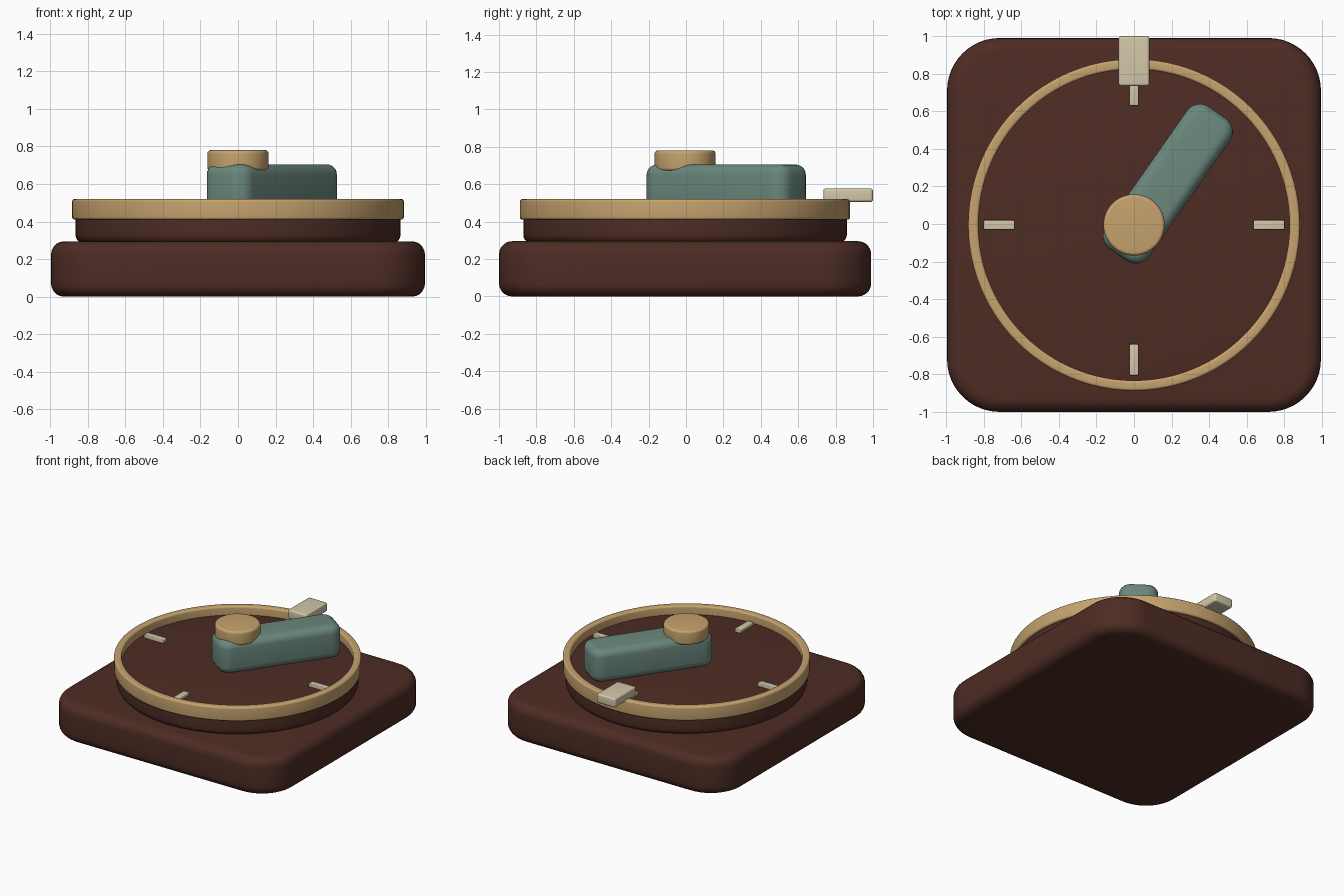
import bpy
import bmesh
from math import radians, sin, cos, pi

if "Cube" in bpy.data.objects:
    bpy.data.objects.remove(bpy.data.objects["Cube"], do_unlink=True)


def material(name, rgb):
    """Flat material from 0-255 display values, stored as linear."""
    linear = [((c / 255 + 0.055) / 1.055) ** 2.4 for c in rgb] + [1.0]
    mat = bpy.data.materials.new(name)
    mat.use_nodes = True
    mat.diffuse_color = linear
    mat.node_tree.nodes["Principled BSDF"].inputs["Base Color"].default_value = linear
    return mat


BROWN = material("dark brown", (78, 44, 36))
GOLD = material("warm gold", (198, 163, 110))
TEAL = material("grey teal", (107, 136, 125))
IVORY = material("pale ivory", (210, 199, 168))


def outline(hx, hy, r, steps):
    """Rounded rectangle, or a circle when r equals both half sizes."""
    points = []
    for quarter, (sx, sy) in enumerate(((1, 1), (-1, 1), (-1, -1), (1, -1))):
        for i in range(steps + 1):
            a = (quarter + i / steps) * pi / 2
            p = (sx * (hx - r) + r * cos(a), sy * (hy - r) + r * sin(a))
            if not points or abs(p[0] - points[-1][0]) + abs(p[1] - points[-1][1]) > 1e-5:
                points.append(p)
    if abs(points[0][0] - points[-1][0]) + abs(points[0][1] - points[-1][1]) < 1e-5:
        points.pop()
    return points


def slab(name, mat, points, z0, z1, bevel, loc=(0, 0), turn=0, hole=None, bottom_bevel=True):
    """Extrude an outline, with an optional hole, and round its rims."""
    bm = bmesh.new()
    loops = []
    for shape in [points] + ([hole] if hole else []):
        loops.append([[bm.verts.new((x, y, z)) for x, y in shape] for z in (z0, z1)])
    n = len(points)
    for low, high in loops:
        for i in range(n):
            j = (i + 1) % n
            bm.faces.new((low[i], low[j], high[j], high[i]))
    for level in (0, 1):
        if hole:
            outer, inner = loops[0][level], loops[1][level]
            for i in range(n):
                j = (i + 1) % n
                bm.faces.new((outer[i], outer[j], inner[j], inner[i]))
        else:
            bm.faces.new(loops[0][level])
    bmesh.ops.recalc_face_normals(bm, faces=bm.faces)
    rims = [e for e in bm.edges
            if e.calc_face_angle(0) > radians(60)
            and abs(e.verts[0].co.z - e.verts[1].co.z) < 1e-6
            and (bottom_bevel or e.verts[0].co.z > z0 + 1e-6)]
    bmesh.ops.bevel(bm, geom=rims, offset=bevel, offset_type='OFFSET', segments=5,
                    profile=0.5, affect='EDGES', clamp_overlap=False)
    mesh = bpy.data.meshes.new(name)
    bm.to_mesh(mesh)
    bm.free()
    mesh.materials.append(mat)
    obj = bpy.data.objects.new(name, mesh)
    bpy.context.collection.objects.link(obj)
    obj.location = (loc[0], loc[1], 0)
    obj.rotation_euler.z = turn
    bpy.ops.object.select_all(action='DESELECT')
    obj.select_set(True)
    bpy.context.view_layer.objects.active = obj
    bpy.ops.object.shade_smooth_by_angle(angle=radians(35))
    return obj


def circle(r):
    return outline(r, r, r, 24)


CY = -0.005  # shared centre line of the round parts
FLOOR = 0.455

# Base block and dial disc
slab("base", BROWN, outline(0.995, 0.995, 0.28, 12), 0, 0.295, 0.07, (0, CY))
slab("dial_disc", BROWN, circle(0.865), 0.285, FLOOR, 0.045, (0, CY))

# Raised rim around the dial
slab("dial_rim", GOLD, circle(0.883), 0.41, 0.52, 0.014, (0, CY), hole=circle(0.828))

# Lever with the pivot cap on its near end
slab("lever", TEAL, outline(0.14, 0.462, 0.085, 8), 0.45, 0.705, 0.055,
     (0.18, 0.215), radians(-35))
slab("pivot_cap", GOLD, circle(0.163), 0.67, 0.78, 0.018, (0, CY))

# Four tick marks on the dial
for i, side in enumerate(("back", "left", "front", "right")):
    a = i * pi / 2
    slab("tick_" + side, IVORY, outline(0.025, 0.083, 0.006, 3), FLOOR - 0.02,
         FLOOR + 0.025, 0.006, (0.718 * sin(a), CY + 0.718 * cos(a)), -a)

# Pointer plate over the rim at the back
slab("pointer_plate", IVORY, outline(0.082, 0.133, 0.015, 4), 0.505, 0.577, 0.014, (0, 0.867))
